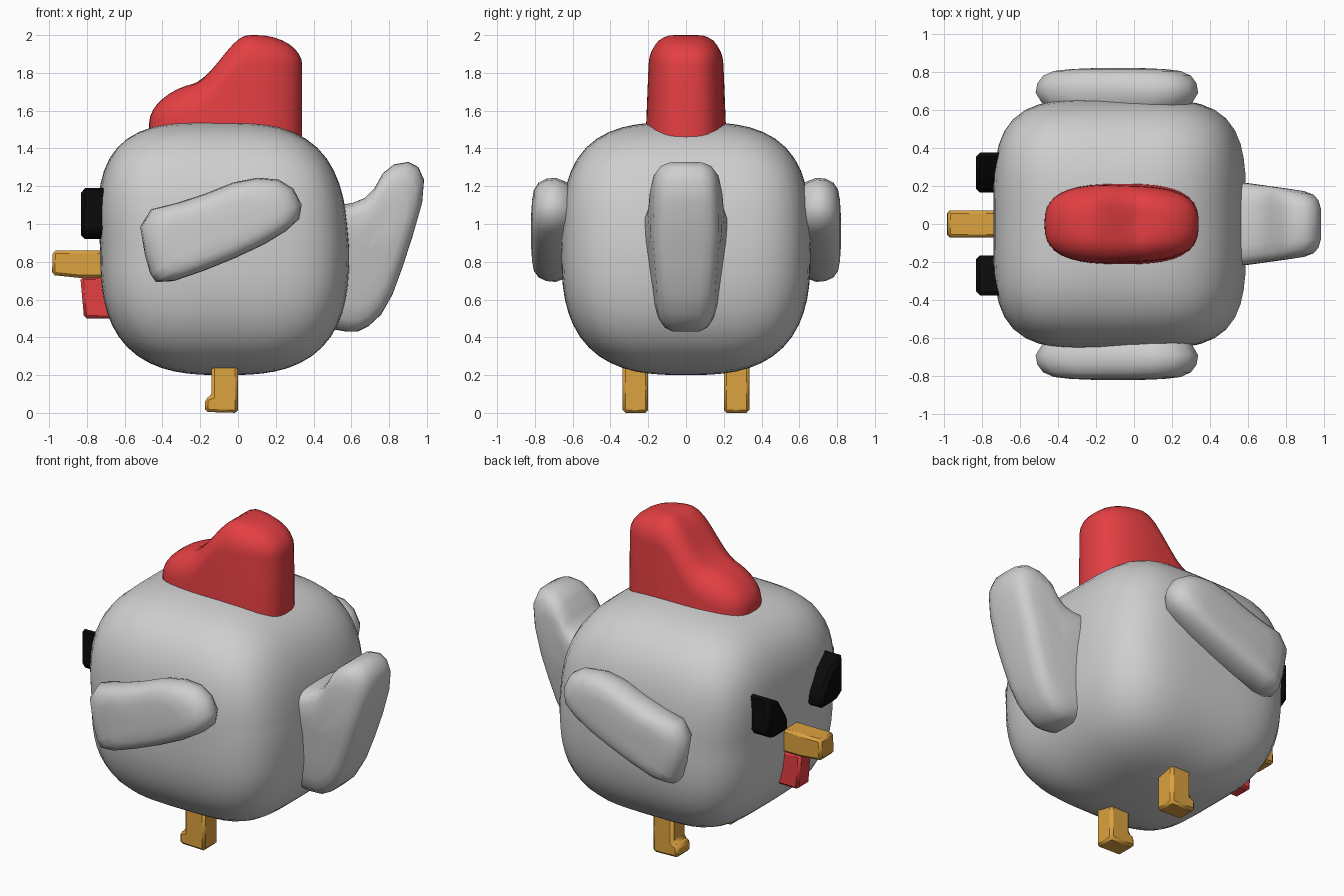
import bpy, bmesh, math

cube = bpy.data.objects.get("Cube")
if cube:
    bpy.data.objects.remove(cube, do_unlink=True)


def material(name, color):
    m = bpy.data.materials.new(name)
    m.use_nodes = True
    m.diffuse_color = (*color, 1)
    bsdf = m.node_tree.nodes["Principled BSDF"]
    bsdf.inputs["Base Color"].default_value = (*color, 1)
    bsdf.inputs["Roughness"].default_value = 0.8
    return m


white = material("feather white", (0.62, 0.62, 0.62))
red = material("comb red", (0.78, 0.05, 0.055))
orange = material("beak orange", (0.72, 0.36, 0.05))
black = material("eye black", (0.003, 0.003, 0.003))


def finish(name, bm, mat, bevel=0, angle=40):
    """Turn a bmesh into a shaded object."""
    bmesh.ops.recalc_face_normals(bm, faces=bm.faces)
    mesh = bpy.data.meshes.new(name)
    bm.to_mesh(mesh)
    bm.free()
    obj = bpy.data.objects.new(name, mesh)
    bpy.context.collection.objects.link(obj)
    mesh.materials.append(mat)
    if bevel:
        mod = obj.modifiers.new("Bevel", "BEVEL")
        mod.width = bevel
        mod.segments = 1
    bpy.ops.object.select_all(action="DESELECT")
    obj.select_set(True)
    bpy.context.view_layer.objects.active = obj
    bpy.ops.object.shade_smooth_by_angle(angle=math.radians(angle))
    return obj


def loft(rings):
    """Bridge closed rings of points and cap both ends."""
    bm = bmesh.new()
    loops = [[bm.verts.new(p) for p in ring] for ring in rings]
    n = len(loops[0])
    for a, b in zip(loops, loops[1:]):
        for i in range(n):
            j = (i + 1) % n
            bm.faces.new((a[i], a[j], b[j], b[i]))
    bm.faces.new(loops[0])
    bm.faces.new(loops[-1])
    return bm


def soften(points, rounds=1):
    """Cut the corners of a closed outline to round it."""
    for _ in range(rounds):
        out = []
        for i, (a, b) in enumerate(points):
            c, d = points[(i + 1) % len(points)]
            out += [(a * .75 + c * .25, b * .75 + d * .25),
                    (a * .25 + c * .75, b * .25 + d * .75)]
        points = out
    return points


def slab(outline, centre, layers):
    """Side outline stacked along y; each layer is (y, scale about centre)."""
    cx, cz = centre
    return loft([[(cx + (x - cx) * s, y, cz + (z - cz) * s) for x, z in outline]
                 for y, s in layers])


# Body: rounded block, its top leaning slightly forward
bm = bmesh.new()
bmesh.ops.create_cube(bm, size=2)
bmesh.ops.subdivide_edges(bm, edges=bm.edges, cuts=15, use_grid_fill=True)
for v in bm.verts:
    # tangent spacing keeps the faces even
    x, y, z = (math.tan(c * math.pi / 4) for c in v.co)
    p = 3.1 if z > 0 else 2.8
    k = ((x**4 + y**4) ** (p / 4) + abs(z) ** p) ** (-1 / p)
    x, y, z = x * k, y * k, z * k
    v.co = (-0.07 + 0.66 * x - 0.05 * max(z, 0), 0.66 * y, 0.87 + 0.67 * z)
finish("body", bm, white)


# Comb: stadium plan with a low front hump and a tall rear hump
def comb_height(x):
    t = min(max((x + 0.25) / 0.31, 0), 1)
    return 1.74 + 0.26 * t * t * (3 - 2 * t) + 0.2 * min(x + 0.25, 0)


def comb_ring(scale, drop, base=None):
    ring = []
    for i in range(48):
        a = math.tau * i / 48
        c, s = math.cos(a), math.sin(a)
        k = (abs(c) ** 2.8 + abs(s) ** 2.8) ** (-1 / 2.8)
        x = -0.065 + 0.405 * c * k * scale
        z = base if base else comb_height(x) - drop
        width = 0.2 + 0.04 * max(1.8 - z, 0)
        ring.append((x, width * s * k * scale, z))
    return ring


rings = [comb_ring(1, 0, 1.42)]
for i in range(9):
    a = math.pi / 2 * i / 8
    rings.append(comb_ring(1 - 0.6 * (1 - math.cos(a)), 0.16 * (1 - math.sin(a))))
rings += [comb_ring(s, 0) for s in (0.25, 0.12, 0.01)]
finish("comb", loft(rings), red, angle=60)

# Wings: tilted rounded slabs on both sides
wing_outline = soften([(-.53, 1.06), (-.25, 1.13), (.05, 1.25), (.27, 1.23), (.36, 1.06),
                       (.22, .93), (-.1, .78), (-.42, .67), (-.48, .76)])
wing_layers = [(.58, .8), (.64, .93), (.69, 1), (.74, .98), (.78, .91), (.805, .78),
               (.815, .58), (.82, .3), (.82, .02)]
for side, label in ((1, "rear"), (-1, "near")):
    bm = slab(wing_outline, (-.08, .96), [(side * y, s) for y, s in wing_layers])
    finish("wing_" + label, bm, white, angle=60)

# Tail: upswept slab, narrowing toward tip and underside
tail_outline = soften([(.42, .47), (.42, 1.1), (.58, 1.1), (.7, 1.15), (.79, 1.31),
                       (.94, 1.335), (1.0, 1.2), (.9, .85), (.79, .55), (.66, .43), (.55, .43)])
half = [(0, 1), (.11, .995), (.17, .95), (.205, .86), (.22, .7), (.222, .4), (.222, .02)]
layers = [(-y, s) for y, s in half[:0:-1]] + half
bm = slab(tail_outline, (.69, .88), layers)
for v in bm.verts:
    tip = min(max((v.co.x - 0.55) / 0.45, 0), 1)
    low = min(max((0.95 - v.co.z) / 0.5, 0), 1)
    v.co.y *= (1 - 0.28 * tip) * (1 - 0.32 * low)
finish("tail", bm, white, angle=60)


# Beak and wattle
def prism(name, outline, y0, y1, mat, bevel):
    bm = loft([[(x, y, z) for x, z in outline] for y in (y0, y1)])
    return finish(name, bm, mat, bevel, 30)


prism("beak", [(-.985, .73), (-.98, .86), (-.66, .86), (-.66, .715), (-.84, .715)],
      -.07, .07, orange, .015)
prism("wattle", [(-.835, .72), (-.815, .5), (-.62, .5), (-.62, .72)], -.06, .06, red, .015)

# Eyes and legs, one on each side
eye = [(.375, 1.2), (.375, .96), (.31, .92), (.165, .92), (.165, 1.0), (.25, 1.13)]
leg = [(-.14, .26), (-.14, .09), (-.175, .075), (-.175, .005), (0, .0), (0, .26)]
for side, label in ((1, "rear"), (-1, "near")):
    bm = loft([[(x, side * y, z) for y, z in eye] for x in (-.83, -.62)])
    finish("eye_" + label, bm, black, .02, 30)
    prism("leg_" + label, leg, side * .2, side * .335, orange, .015)
